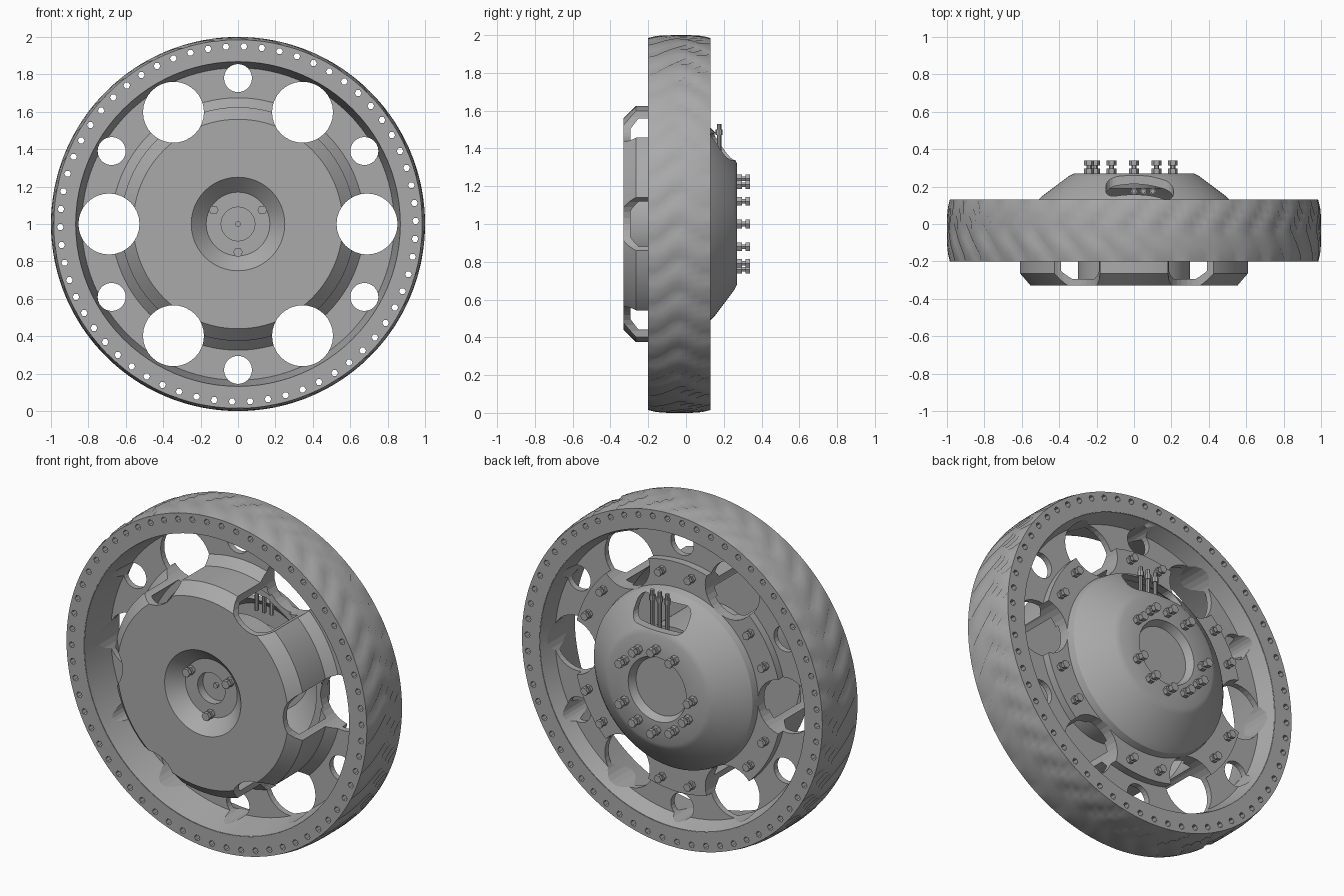
import bpy, bmesh, math
from mathutils import Matrix

cube = bpy.data.objects.get("Cube")
if cube:
    bpy.data.objects.remove(cube, do_unlink=True)

grey = bpy.data.materials.new("grey_metal")
grey.use_nodes = True
GREY = (0.4, 0.4, 0.4, 1)
grey.diffuse_color = GREY
grey.node_tree.nodes["Principled BSDF"].inputs["Base Color"].default_value = GREY


def finish(name, bm, angle=30):
    bmesh.ops.remove_doubles(bm, verts=bm.verts[:], dist=1e-5)
    bmesh.ops.recalc_face_normals(bm, faces=bm.faces[:])
    mesh = bpy.data.meshes.new(name)
    bm.to_mesh(mesh)
    bm.free()
    mesh.materials.append(grey)
    obj = bpy.data.objects.new(name, mesh)
    bpy.context.collection.objects.link(obj)
    activate(obj)
    if angle:
        bpy.ops.object.shade_smooth_by_angle(angle=math.radians(angle))
    return obj


def activate(obj):
    bpy.ops.object.select_all(action="DESELECT")
    obj.select_set(True)
    bpy.context.view_layer.objects.active = obj


def lathe(bm, profile, steps, cx=0, cz=1, closed=False, dent=None):
    """Spin (radius, y) points about an axis along y."""
    rings = []
    for i in range(steps):
        a = math.tau * i / steps
        ring = []
        for j, (r, y) in enumerate(profile):
            r -= dent(i, j) if dent else 0
            ring.append(bm.verts.new((cx + r * math.cos(a), y, cz + r * math.sin(a))))
        rings.append(ring)
    n = len(profile)
    for i in range(steps):
        a, b = rings[i], rings[(i + 1) % steps]
        for j in range(n if closed else n - 1):
            k = (j + 1) % n
            if profile[j][0] or profile[k][0]:
                bm.faces.new((a[j], a[k], b[k], b[j]))


def polar(radius, degrees):
    a = math.radians(degrees)
    return radius * math.cos(a), 1 + radius * math.sin(a)


def spun(name, profile, steps=96, closed=False, dent=None, angle=30):
    bm = bmesh.new()
    lathe(bm, profile, steps, closed=closed, dent=dent)
    return finish(name, bm, angle)


def pegs(name, profile, places, steps):
    bm = bmesh.new()
    for x, z in places:
        lathe(bm, profile, steps, x, z)
    return finish(name, bm, 0)


def rod(radius, y0, y1):
    return [(0, y0), (radius, y0), (radius, y1), (0, y1)]


def cut(obj, cutter):
    cutter.hide_render = True
    activate(obj)
    mod = obj.modifiers.new("cut", "BOOLEAN")
    mod.operation, mod.solver, mod.object = "DIFFERENCE", "EXACT", cutter
    bpy.ops.object.modifier_apply(modifier=mod.name)


# Tyre with chevron grooves pressed into the tread
ROWS = 9
tread = []
for j in range(ROWS):
    t = j / (ROWS - 1) * 2 - 1
    tread.append((1 - 0.015 * t ** 4, -0.035 + 0.165 * t))


def groove(i, j):
    return 0.018 if 0 < j < ROWS - 1 and (i + abs(j - 4)) % 5 == 0 else 0


tyre = spun("tyre", tread + [(0.87, 0.13), (0.87, -0.2)], 175, True, groove)
side_holes = pegs("side_hole_cutter", rod(0.018, -0.5, 0.5),
                  [polar(0.95, 360 * k / 62 + 1) for k in range(62)], 6)
cut(tyre, side_holes)

# Rim and web, front drum, and back dome with its flange
rim = spun("rim", [(0.88, -0.198), (0.868, -0.198), (0.835, 0), (0.55, 0),
                   (0.55, 0.035), (0.835, 0.035), (0.868, 0.128), (0.88, 0.128)], closed=True)
drum = spun("front_drum", [(0, -0.2), (0.09, -0.2), (0.09, -0.25), (0.17, -0.25),
                           (0.25, -0.33), (0.56, -0.33), (0.625, -0.265), (0.625, -0.05),
                           (0.68, 0.005), (0.59, 0.005), (0.59, -0.25), (0.545, -0.295),
                           (0.26, -0.295), (0.18, -0.215), (0.12, -0.215), (0.12, -0.17), (0, -0.17)])
dome = spun("back_dome", [(0, 0.225), (0.17, 0.225), (0.19, 0.27), (0.32, 0.27),
                          (0.35, 0.255), (0.49, 0.15), (0.52, 0.12), (0.53, 0.08),
                          (0.68, 0.08), (0.68, 0.02), (0.5, 0.02), (0.5, 0.08), (0.47, 0.12),
                          (0.31, 0.235), (0.2, 0.235), (0.18, 0.19), (0, 0.19)])

# Six large and six small round openings
large = pegs("large_hole_cutter", rod(0.163, -0.6, 0.6),
             [polar(0.69, 60 * k) for k in range(6)], 32)
small = pegs("small_hole_cutter", rod(0.075, -0.6, 0.6),
             [polar(0.78, 60 * k + 30) for k in range(6)], 24)
for part in (rim, drum, dome):
    cut(part, large)
cut(rim, small)

# Valve window in the upper dome
bm = bmesh.new()
bmesh.ops.create_cube(bm, size=1, matrix=Matrix.Translation((0.03, 0.16, 1.41))
                      @ Matrix.Diagonal((0.36, 0.3, 0.14, 1)))
bmesh.ops.bevel(bm, geom=[e for e in bm.edges if abs(e.verts[0].co.y - e.verts[1].co.y) > 0.1],
                offset=0.05, segments=5, profile=0.5, affect="EDGES")
window = finish("window_cutter", bm, 0)
cut(dome, window)
for helper in (side_holes, large, small, window):
    bpy.data.objects.remove(helper, do_unlink=True)

# Inner hub carried between drum and dome
spun("inner_hub", [(0, -0.3), (0.3, -0.3), (0.3, 0.1), (0, 0.1)][1:3]
     + [(0.26, 0.1), (0.26, -0.3)], closed=True)

# Valve stems with collars
bm = bmesh.new()
for x in (0, 0.05, 0.1):
    for radius, low, high in ((0.012, 1.3, 1.53), (0.018, 1.47, 1.5)):
        bmesh.ops.create_cone(bm, cap_ends=True, segments=8, radius1=radius, radius2=radius,
                              depth=high - low,
                              matrix=Matrix.Translation((x, 0.175, (low + high) / 2)))
finish("valve_stems", bm)


# Double-headed hex bolts
def bolt(y, height, radius):
    shape = [(0, 0), (1, 0), (1, 0.42), (0.55, 0.42), (0.55, 0.65), (1, 0.65), (1, 1), (0, 1)]
    return [(radius * r, y + height * h) for r, h in shape]


pegs("hub_bolts", bolt(0.265, 0.075, 0.026),
     [polar(0.24, 30 * k) for k in range(12) if k not in (0, 5)], 6)
pegs("flange_bolts", bolt(0.075, 0.055, 0.024),
     [polar(0.62, 60 * k + 30 + d) for k in range(6) for d in (-9, 9)], 6)
pegs("front_bolts", bolt(-0.245, -0.06, 0.026),
     [polar(0.15, 30 + 120 * k) for k in range(3)], 6)
pegs("axle_cap", rod(0.015, -0.215, -0.19), [(0, 1)], 12)
